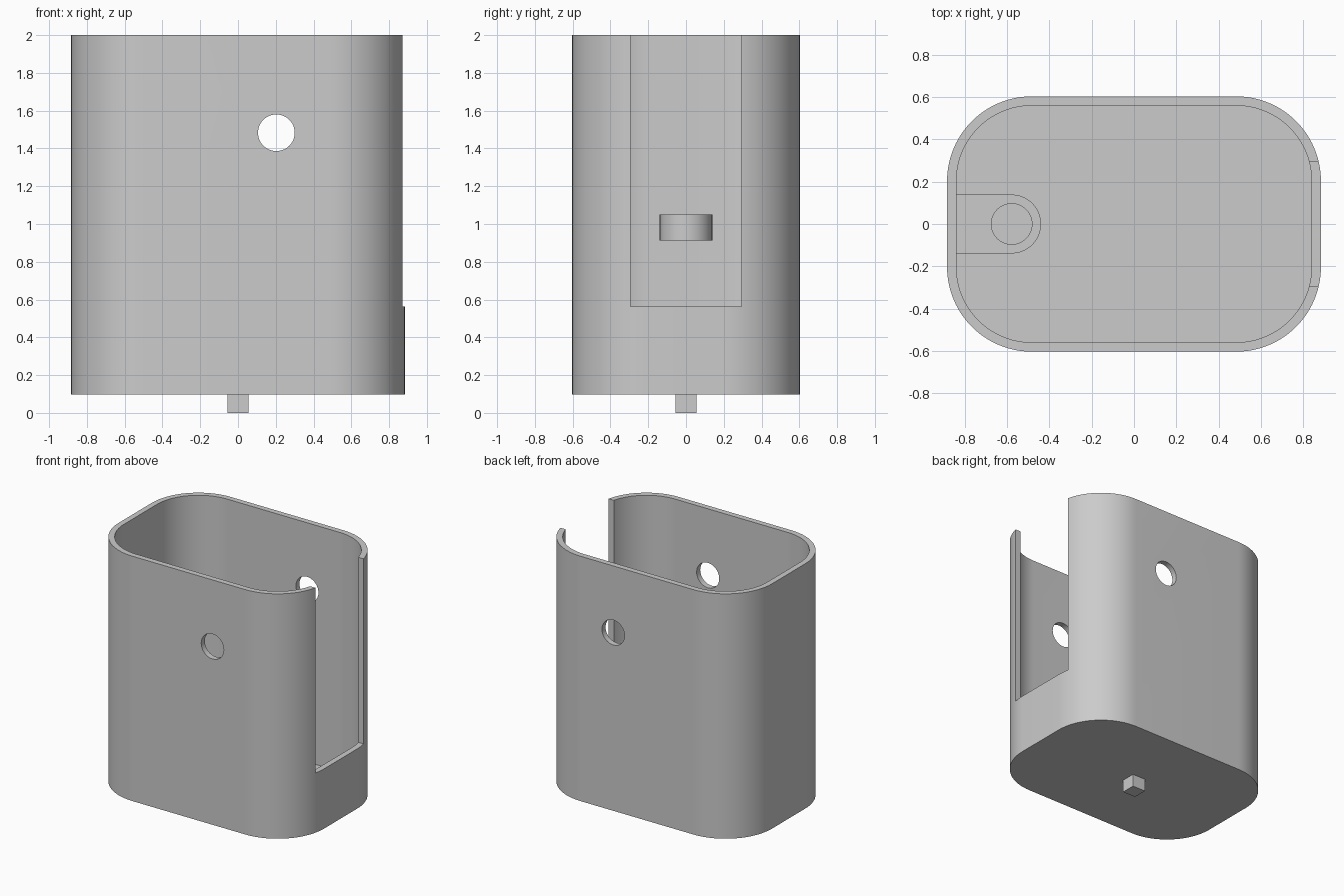
import bpy
import bmesh
import math
from mathutils import Matrix

cube = bpy.data.objects.get("Cube")
if cube:
    bpy.data.objects.remove(cube, do_unlink=True)

GREY = bpy.data.materials.new("light grey plastic")
GREY.use_nodes = True
GREY.diffuse_color = (0.6, 0.6, 0.6, 1)
GREY.node_tree.nodes["Principled BSDF"].inputs["Base Color"].default_value = (0.6, 0.6, 0.6, 1)


def arc(cx, cy, r, start, end, steps=24):
    angles = [math.radians(start + (end - start) * i / steps) for i in range(steps + 1)]
    return [(cx + r * math.cos(a), cy + r * math.sin(a)) for a in angles]


def rounded_outline(hx, hy, r):
    points = []
    for i, (sx, sy) in enumerate([(1, 1), (-1, 1), (-1, -1), (1, -1)]):
        points += arc(sx * (hx - r), sy * (hy - r), r, 90 * i, 90 * i + 90)
    return points


def box_outline(x0, x1, y0, y1):
    return [(x0, y0), (x1, y0), (x1, y1), (x0, y1)]


def extrude(name, outline, z0, z1, turn=None):
    """Prism from a counter-clockwise outline, optionally transformed."""
    bm = bmesh.new()
    base = bm.faces.new([bm.verts.new((x, y, z0)) for x, y in outline])
    top = bmesh.ops.extrude_face_region(bm, geom=[base])["geom"]
    verts = [v for v in top if isinstance(v, bmesh.types.BMVert)]
    bmesh.ops.translate(bm, verts=verts, vec=(0, 0, z1 - z0))
    if turn:
        bmesh.ops.transform(bm, matrix=turn, verts=bm.verts)
    bmesh.ops.recalc_face_normals(bm, faces=bm.faces)
    mesh = bpy.data.meshes.new(name)
    bm.to_mesh(mesh)
    bm.free()
    mesh.materials.append(GREY)
    obj = bpy.data.objects.new(name, mesh)
    bpy.context.collection.objects.link(obj)
    return obj


def activate(obj):
    bpy.ops.object.select_all(action='DESELECT')
    obj.select_set(True)
    bpy.context.view_layer.objects.active = obj


def cut(obj, cutter):
    cutter.hide_render = True
    mod = obj.modifiers.new("cut", 'BOOLEAN')
    mod.operation = 'DIFFERENCE'
    mod.solver = 'EXACT'
    mod.object = cutter
    activate(obj)
    bpy.ops.object.modifier_apply(modifier=mod.name)
    bpy.data.objects.remove(cutter, do_unlink=True)


# Hollow case with rounded corners
HX, HY, R, WALL, BOTTOM = 0.883, 0.603, 0.4, 0.044, 0.098
case = extrude("case", rounded_outline(HX, HY, R), BOTTOM, 2)
cut(case, extrude("cavity", rounded_outline(HX - WALL, HY - WALL, R - WALL), BOTTOM + WALL, 2.2))

# Open slot down the side
cut(case, extrude("slot", box_outline(0.6, 1.1, -0.295, 0.295), 0.562, 2.2))

# Round hole through front and back walls
sideways = Matrix.Translation((0.203, 0, 1.483)) @ Matrix.Rotation(math.pi / 2, 4, 'X')
cut(case, extrude("hole", arc(0, 0, 0.097, 0, 360, 48)[:-1], -1, 1, sideways))

# Round-ended bracket with a hole on the inner wall
TAB_X, TAB_R = -0.578, 0.139
tab = extrude("inner_bracket",
              arc(TAB_X, 0, TAB_R, -90, 90) + [(-0.86, TAB_R), (-0.86, -TAB_R)], 0.912, 1.05)
cut(tab, extrude("bracket_hole", arc(TAB_X, 0, 0.096, 0, 360, 48)[:-1], 0.8, 1.2))

# Square peg under the floor
peg = extrude("bottom_peg", box_outline(-0.056, 0.056, -0.056, 0.056), 0, 0.12)

for part in (case, tab):
    activate(part)
    bpy.ops.object.shade_smooth_by_angle(angle=math.radians(30))
